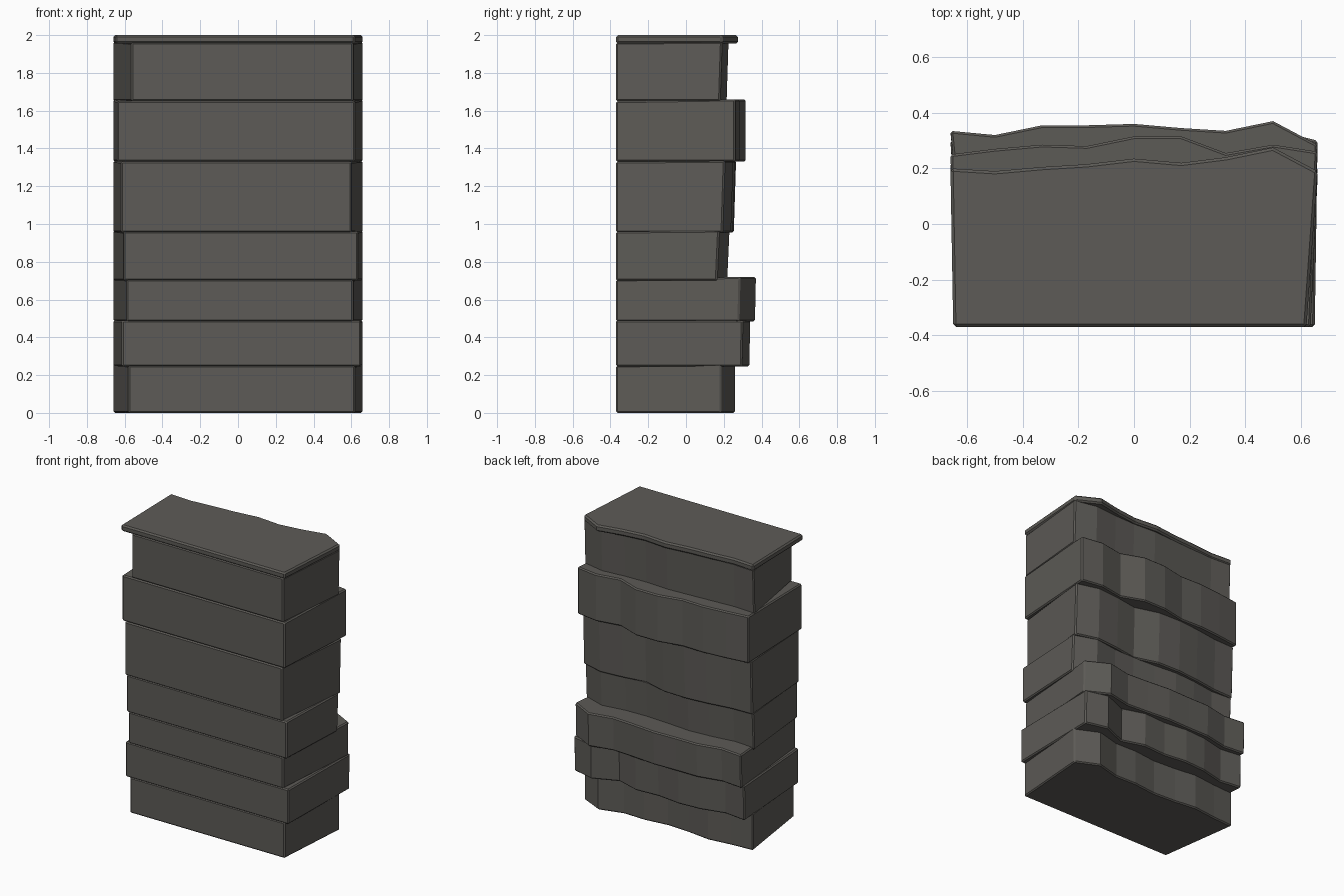
import bpy, bmesh

if "Cube" in bpy.data.objects:
    bpy.data.objects.remove(bpy.data.objects["Cube"])

stone = bpy.data.materials.new("dark_stone")
stone.diffuse_color = (0.11, 0.105, 0.095, 1)
stone.use_nodes = True
stone.node_tree.nodes["Principled BSDF"].inputs["Base Color"].default_value = stone.diffuse_color

XS = [-0.66, -0.5, -0.33, -0.17, 0, 0.17, 0.33, 0.5, 0.66]
FRONT = -0.37


def slab(name, z0, z1, z_back, left, right, back, lean=0.0, bevel=0.008):
    """Stone course: straight front, tapered ends, wavy back.
    left / right are the front corner x, lean is how far the back's foot recedes."""
    bm = bmesh.new()

    def ring(zf, zb, shift):
        pts = [(left, FRONT, zf), (right, FRONT, zf)]
        pts += [(x, y - shift, zb) for x, y in reversed(list(zip(XS, back)))]
        return [bm.verts.new(p) for p in pts]

    low, high = ring(z0, z0, lean), ring(z1, z_back, 0)
    n = len(low)
    for i in range(n):
        j = (i + 1) % n
        bm.faces.new((low[i], low[j], high[j], high[i]))
    # caps as strips from the front edge to the back
    bm.faces.new(low[::-1])
    bm.faces.new(high)
    bmesh.ops.recalc_face_normals(bm, faces=bm.faces)
    mesh = bpy.data.meshes.new(name)
    bm.to_mesh(mesh)
    bm.free()
    mesh.materials.append(stone)
    ob = bpy.data.objects.new(name, mesh)
    bpy.context.collection.objects.link(ob)
    # worn edges
    mod = ob.modifiers.new("worn_edges", 'BEVEL')
    mod.width = bevel
    mod.segments = 1
    mod.limit_method = 'ANGLE'
    mod.angle_limit = 0.9


# stacked courses, bottom to top
slab("base_course", 0.0, 0.25, 0.26, -0.58, 0.62,
     [.20, .21, .23, .21, .20, .22, .215, .26, .185])
slab("second_course", 0.245, 0.49, 0.49, -0.615, 0.65,
     [.30, .28, .32, .33, .31, .32, .27, .34, .30], 0.005)
slab("third_course", 0.485, 0.705, 0.72, -0.59, 0.61,
     [.335, .32, .355, .355, .36, .345, .335, .37, .285], 0.005)
slab("fourth_course", 0.70, 0.96, 0.965, -0.605, 0.635,
     [.20, .19, .215, .225, .21, .20, .205, .23, .175], 0.012)
slab("fifth_course", 0.955, 1.33, 1.335, -0.62, 0.60,
     [.22, .225, .25, .265, .26, .21, .235, .25, .205], 0.012)
slab("sixth_course", 1.33, 1.65, 1.66, -0.64, 0.62,
     [.25, .27, .285, .28, .315, .315, .255, .285, .26])
slab("seventh_course", 1.65, 1.96, 1.965, -0.565, 0.61,
     [.195, .185, .195, .205, .215, .205, .21, .225, .19], 0.01)
slab("top_cap", 1.955, 2.0, 2.0, -0.65, 0.62,
     [.20, .19, .205, .215, .235, .22, .24, .275, .19], 0.0, 0.01)
